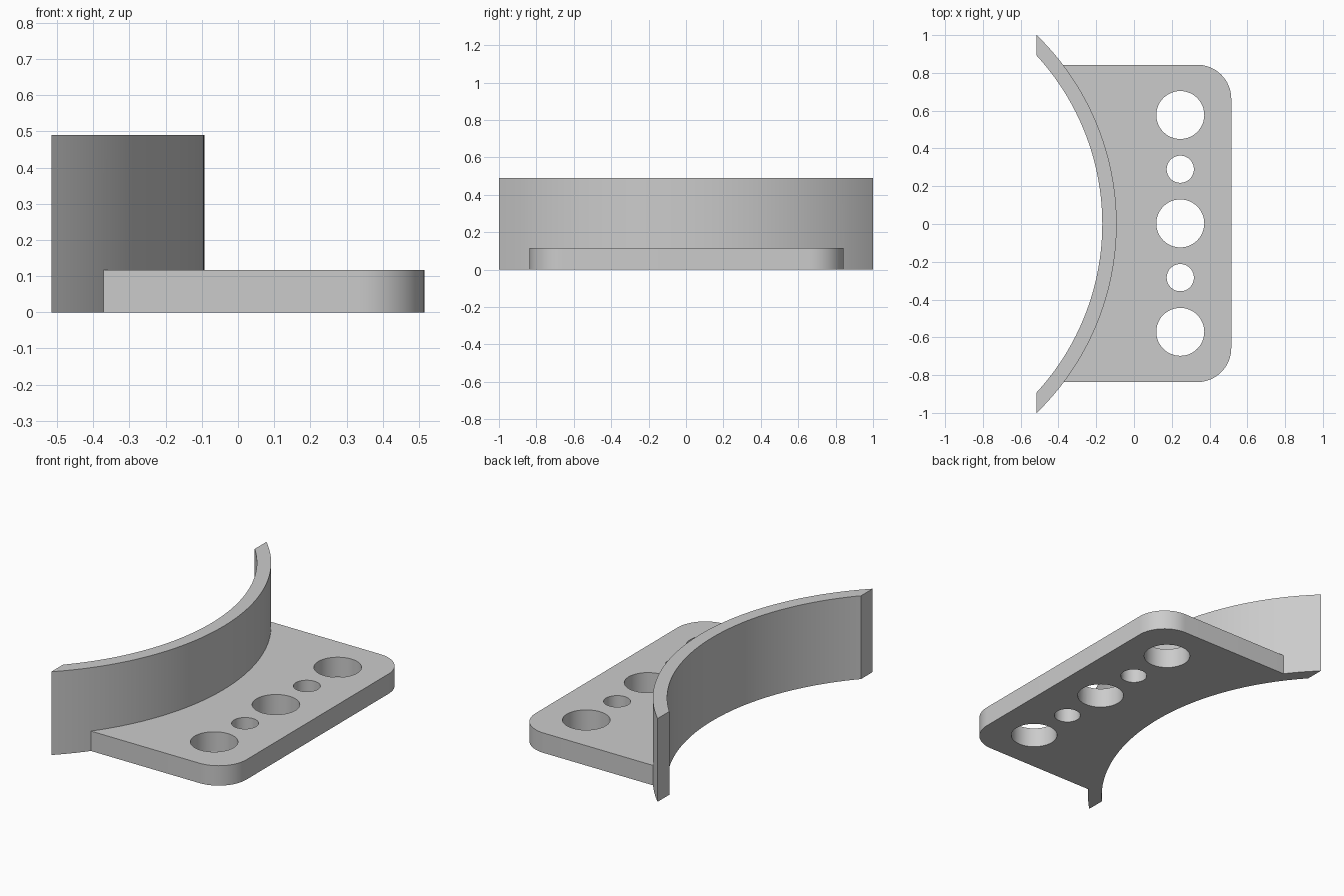
import bpy, bmesh
from math import sin, cos, pi, asin, sqrt

cube = bpy.data.objects.get("Cube")
if cube:
    bpy.data.objects.remove(cube, do_unlink=True)

# Main dimensions
CX, R_OUT, R_IN = -1.4856, 1.3936, 1.3176   # shared arc centre and radii
X_MIN, X_MAX = -0.515, 0.515
WALL_H, PLATE_H = 0.49, 0.117
HALF, CORNER, Y_OFF = 0.84, 0.18, 0.003
HOLE_X = 0.245

grey = bpy.data.materials.new("plain grey")
grey.use_nodes = True
colour = (0.6, 0.6, 0.6, 1)
grey.diffuse_color = colour
grey.node_tree.nodes["Principled BSDF"].inputs["Base Color"].default_value = colour


def arc(cx, cy, r, a0, a1, n):
    return [(cx + r * cos(a0 + (a1 - a0) * i / n),
             cy + r * sin(a0 + (a1 - a0) * i / n)) for i in range(n + 1)]


def prism(name, outline, z0, z1):
    """Extrude a closed 2D outline from z0 to z1."""
    bm = bmesh.new()
    face = bm.faces.new([bm.verts.new((x, y, z0)) for x, y in outline])
    up = bmesh.ops.extrude_face_region(bm, geom=[face])["geom"]
    verts = [g for g in up if isinstance(g, bmesh.types.BMVert)]
    bmesh.ops.translate(bm, verts=verts, vec=(0, 0, z1 - z0))
    bmesh.ops.recalc_face_normals(bm, faces=bm.faces)
    mesh = bpy.data.meshes.new(name)
    bm.to_mesh(mesh)
    bm.free()
    mesh.materials.append(grey)
    obj = bpy.data.objects.new(name, mesh)
    bpy.context.collection.objects.link(obj)
    return obj


def combine(target, tool, operation):
    """Apply a boolean and discard the tool object."""
    tool.hide_render = True
    mod = target.modifiers.new(operation.title(), "BOOLEAN")
    mod.operation, mod.solver, mod.object = operation, "EXACT", tool
    bpy.context.view_layer.objects.active = target
    bpy.ops.object.modifier_apply(modifier=mod.name)
    bpy.data.objects.remove(tool, do_unlink=True)


# Curved wall, with its ends cut flat at X_MIN
a_out = asin(sqrt(R_OUT ** 2 - (X_MIN - CX) ** 2) / R_OUT)
a_in = asin(sqrt(R_IN ** 2 - (X_MIN - CX) ** 2) / R_IN)
wall = prism("curved_wall",
             arc(CX, 0, R_OUT, -a_out, a_out, 64) + arc(CX, 0, R_IN, a_in, -a_in, 64),
             0, WALL_H)

# Base plate: rounded outer corners, back edge buried inside the wall
r_mid = (R_OUT + R_IN) / 2
a0, a1 = asin((-HALF + Y_OFF) / r_mid), asin((HALF + Y_OFF) / r_mid)
cx, cy = X_MAX - CORNER, HALF - CORNER
plate = prism("base_plate",
              arc(CX, 0, r_mid, a1, a0, 48)
              + arc(cx, Y_OFF - cy, CORNER, -pi / 2, 0, 16)
              + arc(cx, Y_OFF + cy, CORNER, 0, pi / 2, 16),
              0, PLATE_H)

# Row of alternating large and small through holes
for i in range(-2, 3):
    radius = 0.072 if i % 2 else 0.127
    ring = arc(HOLE_X, Y_OFF + i * 0.287, radius, 0, 2 * pi, 48)[:-1]
    combine(plate, prism("hole_cutter", ring, -0.1, PLATE_H + 0.1), "DIFFERENCE")

# Join into a single solid bracket
combine(plate, wall, "UNION")
plate.name = plate.data.name = "curved_bracket"
bpy.ops.object.select_all(action="DESELECT")
plate.select_set(True)
bpy.context.view_layer.objects.active = plate
bpy.ops.object.shade_smooth_by_angle(angle=pi / 6)
